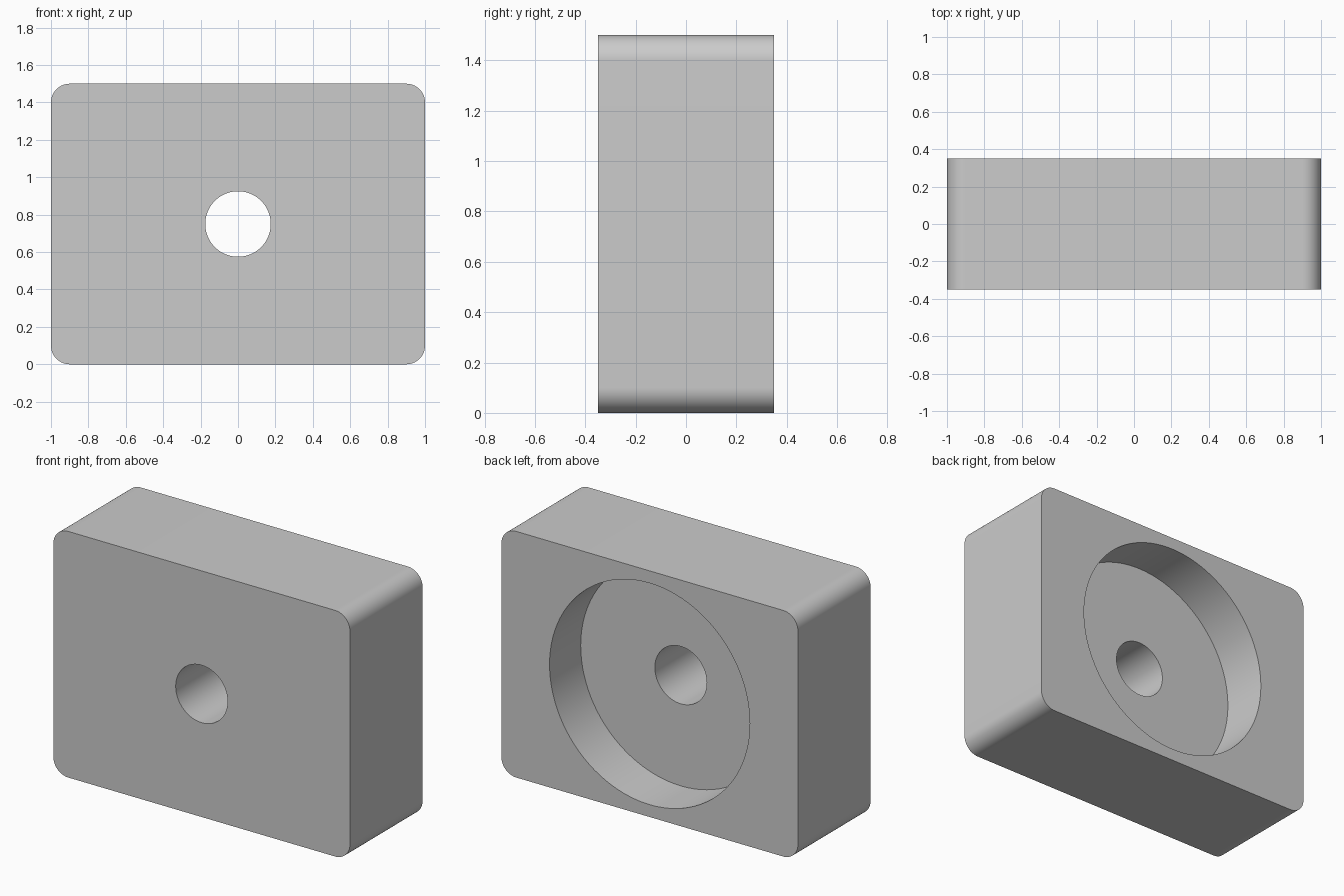
import bpy, bmesh, math
from mathutils import Matrix

WIDTH, DEPTH, HEIGHT = 2.0, 0.7, 1.5
CORNER = 0.1
HOLE_RADIUS = 0.175
RECESS_RADIUS, RECESS_DEPTH = 0.675, 0.3

cube = bpy.data.objects.get("Cube")
if cube:
    bpy.data.objects.remove(cube, do_unlink=True)

grey = bpy.data.materials.new("plain grey")
grey.use_nodes = True
colour = (0.6, 0.6, 0.6, 1)
grey.diffuse_color = colour
grey.node_tree.nodes["Principled BSDF"].inputs["Base Color"].default_value = colour


def make_object(name, bm):
    mesh = bpy.data.meshes.new(name)
    bm.to_mesh(mesh)
    bm.free()
    mesh.materials.append(grey)
    obj = bpy.data.objects.new(name, mesh)
    bpy.context.collection.objects.link(obj)
    return obj


def make_cutter(name, radius, y_start, y_end):
    """Cylinder along y through the middle of the block."""
    bm = bmesh.new()
    place = (Matrix.Translation((0, (y_start + y_end) / 2, HEIGHT / 2))
             @ Matrix.Rotation(math.pi / 2, 4, "X"))
    bmesh.ops.create_cone(bm, cap_ends=True, segments=96, radius1=radius,
                          radius2=radius, depth=y_end - y_start, matrix=place)
    obj = make_object(name, bm)
    obj.hide_render = True
    return obj


# Block with its four front-to-back edges rounded
bm = bmesh.new()
bmesh.ops.create_cube(bm, size=1, matrix=Matrix.Translation((0, 0, HEIGHT / 2))
                      @ Matrix.Diagonal((WIDTH, DEPTH, HEIGHT, 1)))
long_edges = [e for e in bm.edges
              if abs(e.verts[0].co.y - e.verts[1].co.y) > DEPTH / 2]
bmesh.ops.bevel(bm, geom=long_edges, offset=CORNER, segments=16,
                profile=0.5, affect="EDGES")
block = make_object("block", bm)

# Round through hole and the wide recess in the back
back = DEPTH / 2
cutters = [
    make_cutter("recess_cutter", RECESS_RADIUS, back - RECESS_DEPTH, back + 0.2),
    make_cutter("hole_cutter", HOLE_RADIUS, -back - 0.2, back + 0.1),
]
bpy.ops.object.select_all(action="DESELECT")
bpy.context.view_layer.objects.active = block
block.select_set(True)
for cutter in cutters:
    cut = block.modifiers.new(cutter.name, "BOOLEAN")
    cut.operation = "DIFFERENCE"
    cut.solver = "EXACT"
    cut.object = cutter
    bpy.ops.object.modifier_apply(modifier=cut.name)
    bpy.data.objects.remove(cutter, do_unlink=True)

bpy.ops.object.shade_smooth_by_angle(angle=math.radians(30))
